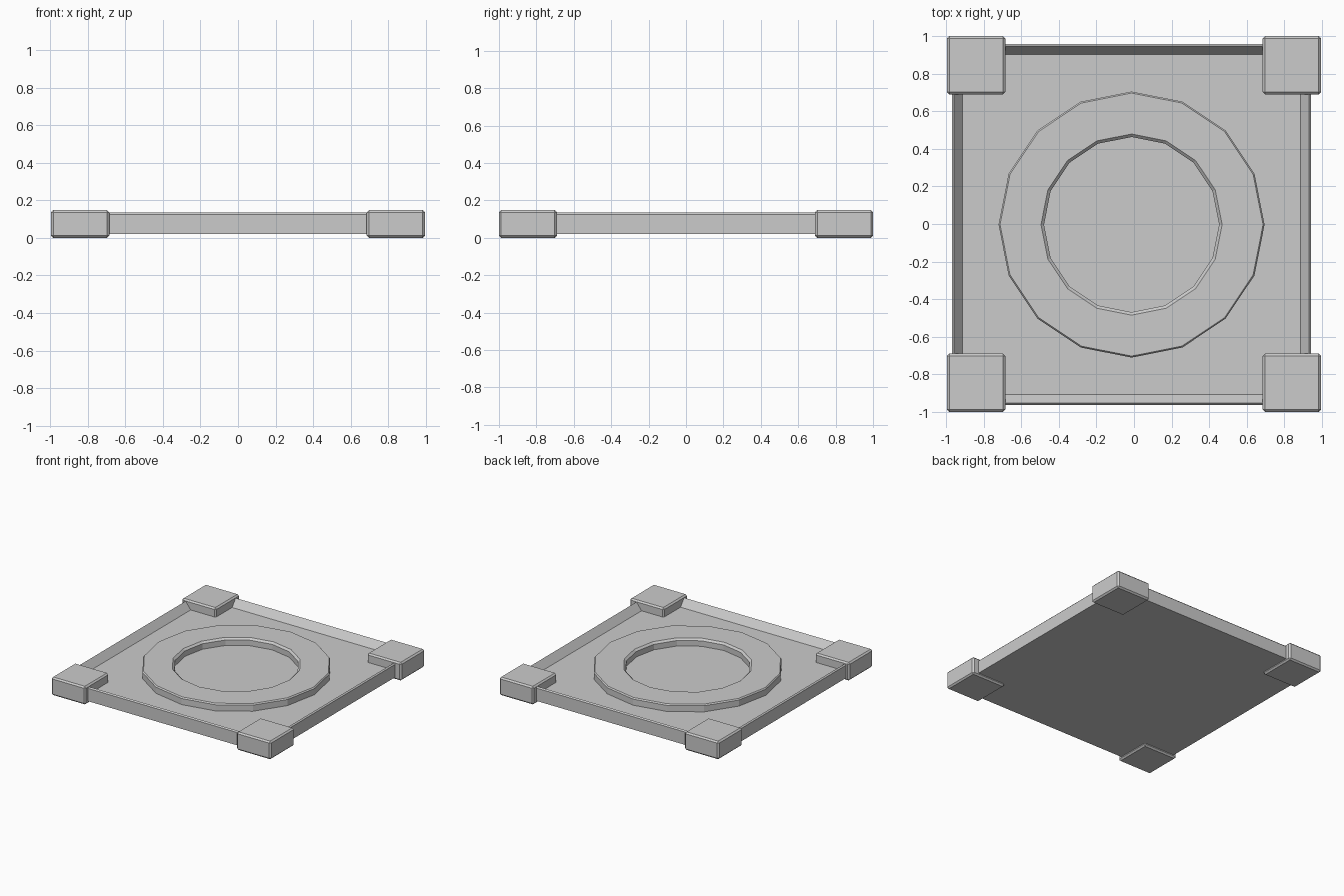
import bpy
import bmesh
from math import tau
from mathutils import Matrix, Vector

cube = bpy.data.objects.get("Cube")
if cube:
    bpy.data.objects.remove(cube, do_unlink=True)

# One plain grey for everything
GREY = (0.6, 0.6, 0.6, 1)
grey = bpy.data.materials.new("light grey")
grey.use_nodes = True
grey.diffuse_color = GREY
grey.node_tree.nodes["Principled BSDF"].inputs["Base Color"].default_value = GREY

CENTRE = Vector((-0.013, -0.003, 0))
FLOOR, TOP = 0.075, 0.135


def finish(bm, name):
    bmesh.ops.recalc_face_normals(bm, faces=bm.faces)
    mesh = bpy.data.meshes.new(name)
    bm.to_mesh(mesh)
    bm.free()
    mesh.materials.append(grey)
    obj = bpy.data.objects.new(name, mesh)
    bpy.context.collection.objects.link(obj)
    return obj


def box(size, centre):
    bm = bmesh.new()
    bmesh.ops.create_cube(bm, size=1, matrix=Matrix.Translation(centre) @ Matrix.Diagonal((*size, 1)))
    return bm


def top_face(bm):
    return max(bm.faces, key=lambda f: f.calc_center_median().z)


# Square tray: chamfered outer top edge, sunken floor inside a raised rim
bm = box((1.91, 1.922, TOP - 0.02), CENTRE + Vector((0, 0, (TOP + 0.02) / 2)))
bmesh.ops.bevel(bm, geom=list(top_face(bm).edges), offset=0.01, segments=1, affect='EDGES')
floor = top_face(bm)
bmesh.ops.inset_region(bm, faces=[floor], thickness=0.065)
bmesh.ops.translate(bm, verts=floor.verts, vec=(0, 0, FLOOR - TOP))
finish(bm, "tray")

# Sixteen-sided raised ring with chamfered lips, revolved from a profile
profile = [(0.466, FLOOR - 0.01), (0.466, TOP - 0.015), (0.482, TOP),
           (0.7, TOP), (0.708, TOP - 0.01), (0.708, FLOOR - 0.01)]
bm = bmesh.new()
verts = [bm.verts.new((r, 0, z)) for r, z in profile]
edges = [bm.edges.new((a, b)) for a, b in zip(verts, verts[1:] + verts[:1])]
bmesh.ops.spin(bm, geom=verts + edges, axis=(0, 0, 1), cent=(0, 0, 0), angle=tau, steps=16)
bmesh.ops.remove_doubles(bm, verts=bm.verts, dist=0.0005)
bmesh.ops.translate(bm, verts=bm.verts, vec=CENTRE)
finish(bm, "ring")

# Chamfered corner blocks
for side, sx in (("left", 1), ("right", -1)):
    for end, sy in (("front", -1), ("back", 1)):
        bm = box((0.31, 0.31, 0.148), Vector((0.84 * sx, 0.845 * sy, 0.074)))
        bmesh.ops.bevel(bm, geom=list(bm.edges), offset=0.012, segments=1, affect='EDGES')
        finish(bm, f"{end}_{side}_corner_block")
